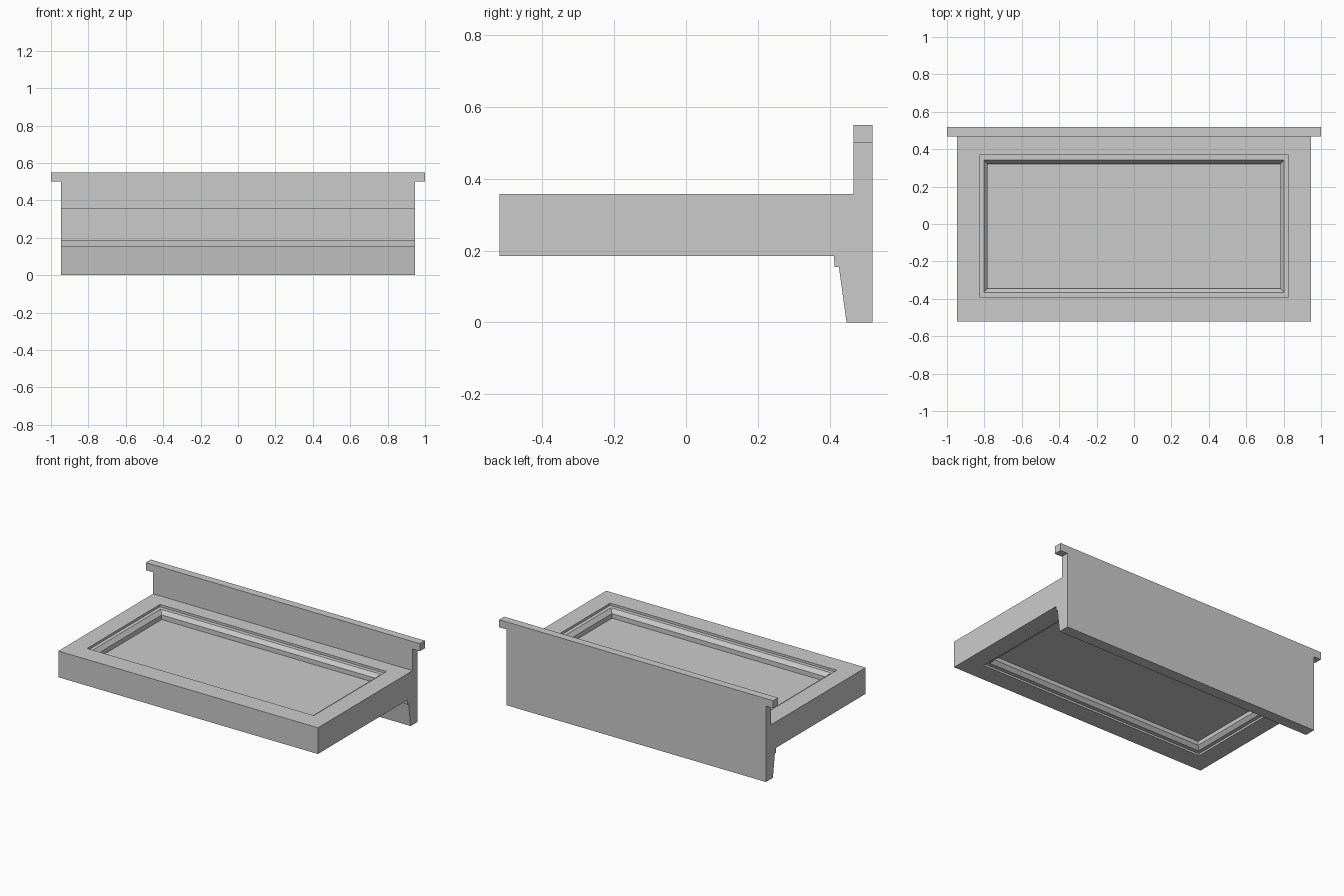
import bpy, bmesh

if "Cube" in bpy.data.objects:
    bpy.data.objects.remove(bpy.data.objects["Cube"])

W = 0.947  # half width of tray and back panel


def finish(bm, name):
    bmesh.ops.recalc_face_normals(bm, faces=bm.faces)
    mesh = bpy.data.meshes.new(name)
    bm.to_mesh(mesh)
    bm.free()
    obj = bpy.data.objects.new(name, mesh)
    bpy.context.collection.objects.link(obj)
    return obj


def extrude_x(name, profile, half):
    """Extrude a (y, z) profile along x, from -half to half."""
    bm = bmesh.new()
    face = bm.faces.new([bm.verts.new((-half, y, z)) for y, z in profile])
    ext = bmesh.ops.extrude_face_region(bm, geom=[face])
    verts = [g for g in ext["geom"] if isinstance(g, bmesh.types.BMVert)]
    bmesh.ops.translate(bm, verts=verts, vec=(2 * half, 0, 0))
    return finish(bm, name)


def loft_rects(name, rects):
    """Skin a chain of rectangles (half x, y min, y max, z), capping both ends."""
    bm = bmesh.new()
    rings = [[bm.verts.new(p) for p in
              ((-x, y0, z), (x, y0, z), (x, y1, z), (-x, y1, z))]
             for x, y0, y1, z in rects]
    bm.faces.new(rings[0])
    bm.faces.new(rings[-1])
    for a, b in zip(rings, rings[1:]):
        for i in range(4):
            j = (i + 1) % 4
            bm.faces.new((a[i], a[j], b[j], b[i]))
    return finish(bm, name)


# Tray slab with the same stepped moulding recessed into top and underside
moulding = [(0.065, 0.045), (0.04, 0.045), (0.015, 0.025), (0.015, 0.0), (0.0, 0.0)]
steps = [(0.782, -0.345, 0.322, 0.07),   # recessed panel edge
         (0.782, -0.345, 0.322, 0.04),   # short upright wall
         (0.803, -0.366, 0.342, 0.015),  # slope up to ledge
         (0.827, -0.391, 0.368, 0.015),  # ledge
         (0.827, -0.391, 0.368, 0.0),    # rim
         (W, -0.52, 0.47, 0.0)]          # outer edge
top = [(x, a, b, 0.358 - d) for x, a, b, d in steps]
under = [(x, a, b, 0.185 + d * 0.85) for x, a, b, d in reversed(steps)]
loft_rects("tray_slab", top + under)

# Back panel with tapered lower bracket
extrude_x("back_panel", [(0.467, 0.50), (0.519, 0.50), (0.519, 0.0), (0.447, 0.0),
                         (0.426, 0.154), (0.414, 0.154), (0.412, 0.185),
                         (0.467, 0.185)], W)

# Wider rail along the top of the back panel
extrude_x("top_rail", [(0.467, 0.50), (0.519, 0.50), (0.519, 0.55), (0.467, 0.55)], 1.0)
